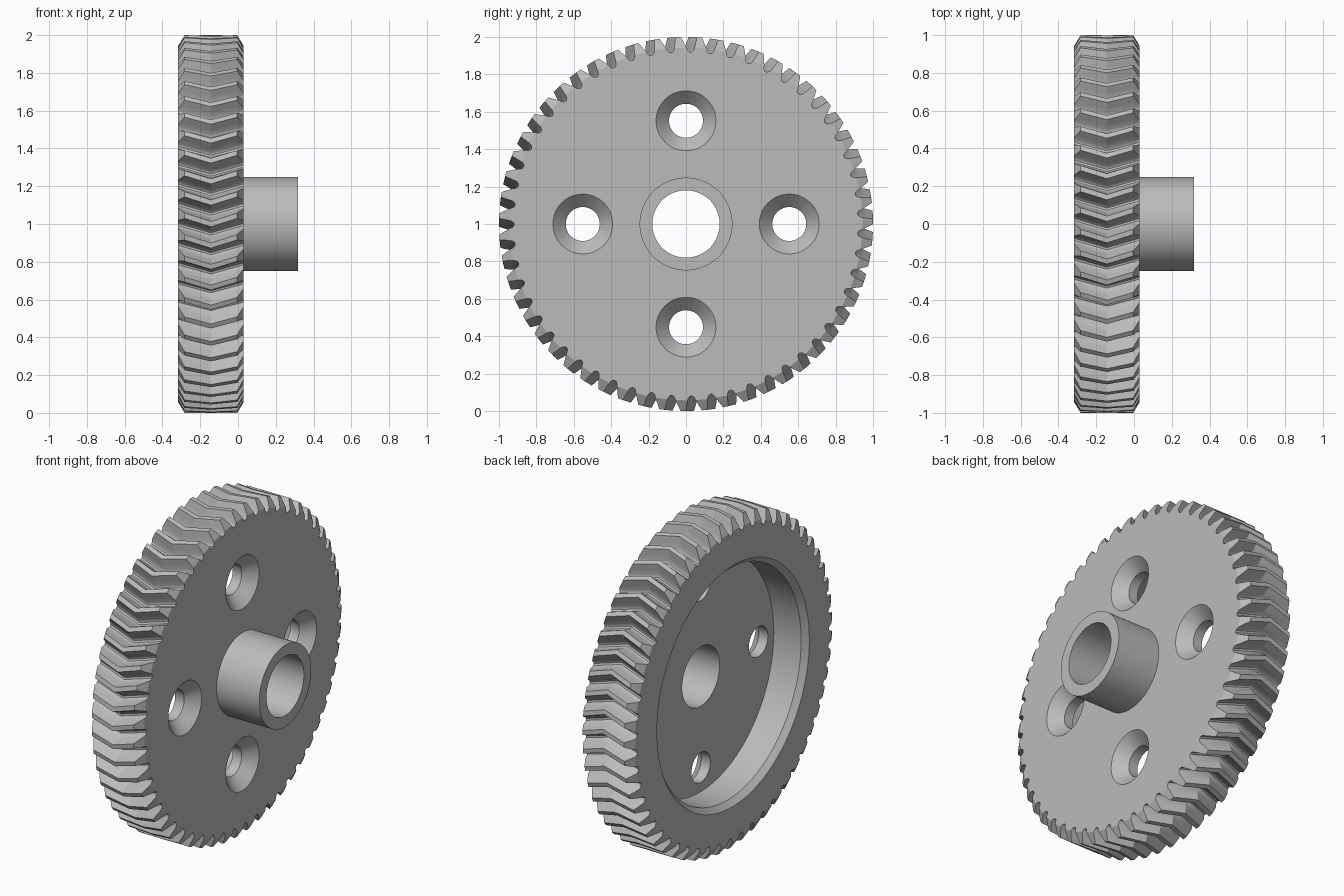
import bpy, bmesh, math
from mathutils import Vector

cube = bpy.data.objects.get("Cube")
if cube:
    bpy.data.objects.remove(cube, do_unlink=True)

# Main dimensions, axle along x
BACK, FACE, HUB_END = -0.317, 0.03, 0.317
BORE, HUB_R, FLOOR = 0.18, 0.248, -0.1
TEETH, ROOT, TIP, RIM = 55, 0.92, 1.0, 0.943
PITCH = math.tau / TEETH
HELIX = 0.055                  # turn of the chevron point
FIRST_GAP = 0.026
MID = (BACK + FACE) / 2

steel = bpy.data.materials.new("steel grey")
steel.use_nodes = True
grey = (0.5, 0.5, 0.5, 1)
steel.diffuse_color = grey
steel.node_tree.nodes["Principled BSDF"].inputs["Base Color"].default_value = grey


def polar(x, r, a, y=0.0, z=1.0):
    return Vector((x, y + r * math.sin(a), z + r * math.cos(a)))


def skin(name, rings, caps=True):
    """Join matching rings of points; cap the ends or close the loop."""
    bm = bmesh.new()
    loops = [[bm.verts.new(p) for p in ring] for ring in rings]
    pairs = list(zip(loops, loops[1:]))
    if caps:
        bm.faces.new(loops[0])
        bm.faces.new(loops[-1])
    else:
        pairs.append((loops[-1], loops[0]))
    n = len(loops[0])
    for a, b in pairs:
        for i in range(n):
            j = (i + 1) % n
            bm.faces.new((a[i], a[j], b[j], b[i]))
    bmesh.ops.recalc_face_normals(bm, faces=bm.faces)
    mesh = bpy.data.meshes.new(name)
    bm.to_mesh(mesh)
    bm.free()
    mesh.materials.append(steel)
    ob = bpy.data.objects.new(name, mesh)
    bpy.context.collection.objects.link(ob)
    return ob


def lathe(name, profile, y=0.0, z=1.0, caps=True, seg=96):
    """Spin (x, radius) points about an axis parallel to x."""
    rings = [[polar(x, r, math.tau * i / seg, y, z) for i in range(seg)]
             for x, r in profile]
    return skin(name, rings, caps)


def activate(ob):
    bpy.ops.object.select_all(action='DESELECT')
    ob.select_set(True)
    bpy.context.view_layer.objects.active = ob


def half_tooth(r):
    """Half the tooth's angle at a radius, with a rounded root."""
    fillet = max(0.0, 1 - (r - ROOT) / 0.012) ** 2
    return 0.0265 - 0.36 * (r - 0.965) + 0.008 * fillet


def tooth_ring(x, top):
    """Outline of all teeth at one slice, cut off at the radius top."""
    depth = top - ROOT
    radii = [ROOT + d for d in (0, 0.004, 0.012, depth / 2 + 0.006, depth)]
    sweep = HELIX * (1 - abs(x - MID) / (FACE - MID))
    ring = []
    for k in range(TEETH):
        a = FIRST_GAP + (k + 0.5) * PITCH - sweep
        ring += [polar(x, r, a - half_tooth(r)) for r in radii]
        ring += [polar(x, r, a + half_tooth(r)) for r in reversed(radii)]
    return ring


# Chevron-toothed wheel with chamfered tooth ends
CH = 0.034
wheel = skin("gear_wheel", [tooth_ring(x, r) for x, r in (
    (BACK, RIM), (BACK + CH, TIP), (MID, TIP), (FACE - CH, TIP), (FACE, RIM))])

# Cutters: back recess with bevelled lip, bore, four countersunk holes
cutters = [
    lathe("recess_cutter", [(BACK - 0.03, 0.76), (BACK + 0.033, 0.70), (FLOOR, 0.70)]),
    lathe("bore_cutter", [(FLOOR - 0.1, BORE), (FACE + 0.1, BORE)]),
]
for k in range(4):
    a = k * math.pi / 2
    cutters.append(lathe(
        "countersink_cutter",
        [(FLOOR - 0.1, 0.091), (FACE - 0.069, 0.091), (FACE + 0.02, 0.18)],
        y=0.552 * math.sin(a), z=1 + 0.552 * math.cos(a), seg=48))

for cutter in cutters:
    cutter.hide_render = True
    activate(wheel)
    mod = wheel.modifiers.new("cut", 'BOOLEAN')
    mod.operation = 'DIFFERENCE'
    mod.solver = 'EXACT'
    mod.object = cutter
    bpy.ops.object.modifier_apply(modifier=mod.name)
    bpy.data.objects.remove(cutter, do_unlink=True)

# Hollow hub on the front of the wheel
hub = lathe("hub", [(FACE, BORE), (HUB_END, BORE), (HUB_END, HUB_R), (FACE, HUB_R)],
            caps=False)

for ob in (wheel, hub):
    activate(ob)
    bpy.ops.object.shade_smooth_by_angle(angle=math.radians(28))
